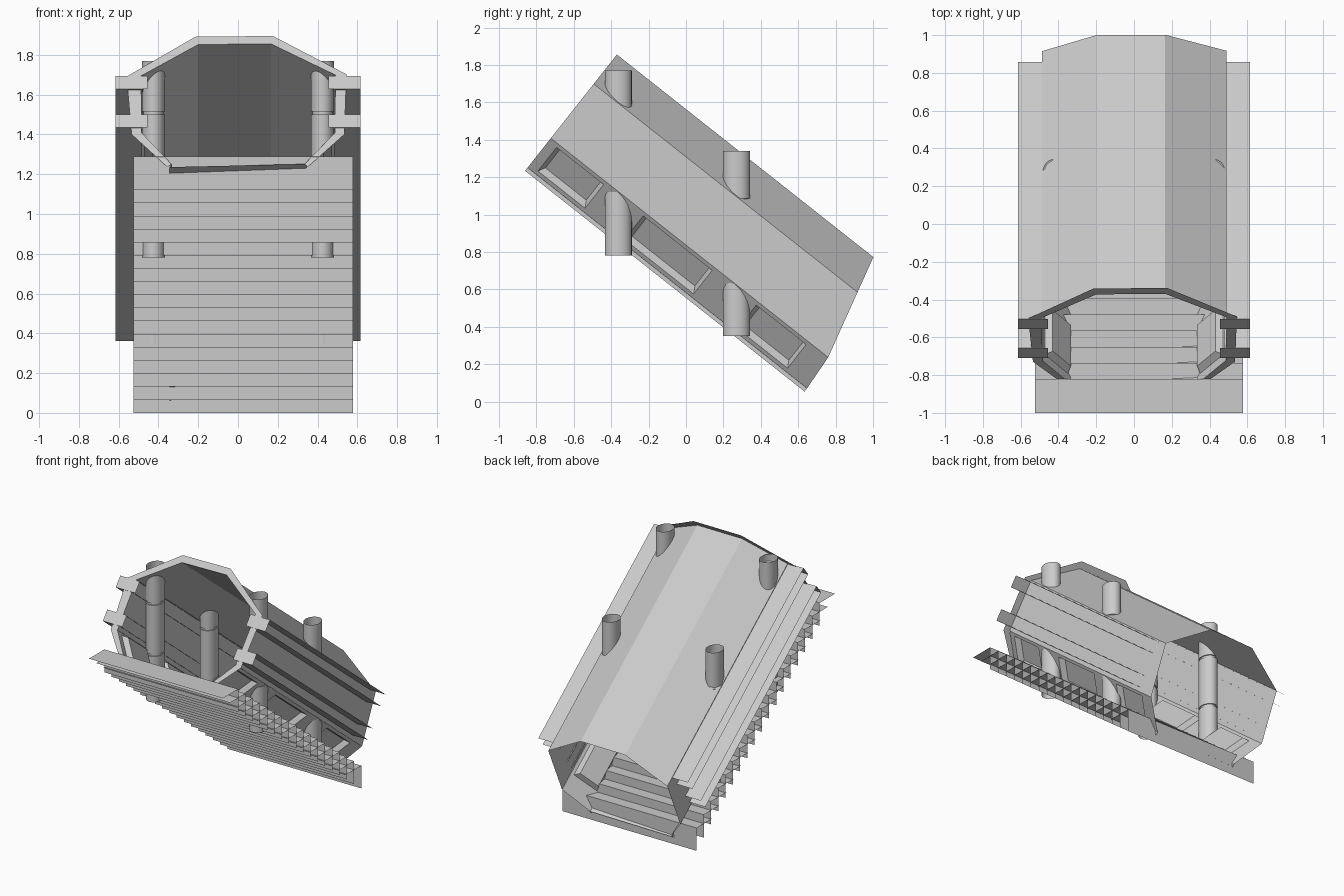
import bpy, bmesh, math

if "Cube" in bpy.data.objects:
    bpy.data.objects.remove(bpy.data.objects["Cube"])

TH = math.radians(38.3)
SN, CS = math.sin(TH), math.cos(TH)
S0 = -1.44                                   # upper (front) end along the slope


def P(x, s, h):
    """Slope space (across, along, above floor) -> world."""
    H = h + 0.457
    return (x, SN * H + CS * s, CS * H - SN * s)


def finish(name, bm, smooth=False):
    me = bpy.data.meshes.new(name)
    bm.to_mesh(me)
    bm.free()
    ob = bpy.data.objects.new(name, me)
    bpy.context.collection.objects.link(ob)
    if smooth:
        bpy.context.view_layer.objects.active = ob
        ob.select_set(True)
        bpy.ops.object.shade_smooth_by_angle(angle=math.radians(40))
        ob.select_set(False)
    return ob


def quad(bm, *pts):
    return bm.faces.new([bm.verts.new(p) for p in pts])


def back_end(h):
    """The lower end of the tunnel is cut at a slant, in two bends."""
    if h < 0.2:
        return 0.464 - 0.07 * h
    return 0.45 - (h - 0.2) * 0.25


# Tunnel shell: open octagonal profile swept down the slope
inner = [(-0.335, 0), (-0.485, 0.2), (-0.487, 0.565), (-0.2, 0.765),
         (0.165, 0.77), (0.49, 0.57), (0.487, 0.2), (0.335, 0)]
outer = [(-0.355, -0.02), (-0.535, 0.19), (-0.56, 0.56), (-0.215, 0.815),
         (0.175, 0.82), (0.545, 0.575), (0.535, 0.19), (0.35, -0.02)]
bm = bmesh.new()
for (xa, ha), (xb, hb) in list(zip(inner, inner[1:]))[1:-1]:
    quad(bm, P(xa, S0, ha), P(xb, S0, hb),
         P(xb, back_end(hb), hb), P(xa, back_end(ha), ha))
# bottom skirts under the walls
for x in (-0.335, 0.335):
    quad(bm, P(x, S0, 0), P(x, 0.464, 0), P(x, 0.464, -0.022), P(x, S0, -0.022))
finish("tunnel_shell", bm)

# Lower slanted walls with recessed panels
cuts = [S0, -1.41, -1.04, -0.82, -0.30, -0.05, 0.34, None]
for side, label in ((-1, "left"), (1, "right")):
    bm = bmesh.new()
    panels = []
    for i in range(len(cuts) - 1):
        a, b = cuts[i], cuts[i + 1]
        b0, b1 = (back_end(0), back_end(0.2)) if b is None else (b, b)
        f = quad(bm, P(side * 0.335, a, 0), P(side * 0.335, b0, 0),
                 P(side * 0.486, b1, 0.2), P(side * 0.486, a, 0.2))
        f.normal_update()
        if f.normal.x * side < 0:
            f.normal_flip()
        if i in (1, 3, 5):
            panels.append(f)
    bmesh.ops.inset_individual(bm, faces=panels, thickness=0.035, depth=0)
    bmesh.ops.inset_individual(bm, faces=panels, thickness=0.03, depth=-0.035)
    finish("lower_wall_" + label, bm)

# Flat flange around the upper opening
bm = bmesh.new()
for i in range(len(inner) - 1):
    a, b, c, d = inner[i], inner[i + 1], outer[i + 1], outer[i]
    quad(bm, *[P(x, S0, h) for x, h in (a, b, c, d)])
finish("opening_flange", bm)

# Ramp sheet under the steps, very slightly rolled
bm = bmesh.new()
quad(bm, P(-0.345, S0, -0.02), P(0.345, S0, 0.0),
     P(0.345, 0.464, 0.0), P(-0.345, 0.464, -0.02))
finish("ramp_sheet", bm)

# Stairs: overlapping tread and riser sheets
bm = bmesh.new()
XL, XR, N = -0.525, 0.577, 18
for k in range(N):
    y = -0.82 + 0.085 * k
    z = 1.29 - 0.0659 * k
    low = max(0.0, z - 0.17)
    if k == N - 1:
        low = 0.0
    quad(bm, (XL, y - 0.18, z), (XR, y - 0.18, z), (XR, y, z), (XL, y, z))
    quad(bm, (XL, y, z), (XR, y, z), (XR, y, low), (XL, y, low))
finish("stair_sheets", bm)

# Side rails: thin open channels with a cap at the upper end
for side, label in ((-1, "left"), (1, "right")):
    for h0, h1, level in ((0.475, 0.56, "upper"), (0.23, 0.313, "lower")):
        bm = bmesh.new()
        xi, xo, s0, s1 = side * 0.455, side * 0.615, S0 - 0.005, 0.288
        xw = side * 0.48
        for h in (h0, h1):
            quad(bm, P(xw, s0, h), P(xo, s0, h), P(xo, s1, h), P(xw, s1, h))
        quad(bm, P(xi, s0, h0), P(xo, s0, h0), P(xo, s0, h1), P(xi, s0, h1))
        finish(f"side_rail_{level}_{label}", bm)


# Vertical open pipes with narrow joint grooves
def pipe(name, x, y, z0, n=28):
    bm = bmesh.new()
    g = 0.88
    prof = [(0, 1)]
    for j in (0.34, 0.72):
        prof += [(j, 1), (j, g), (j + 0.015, g), (j + 0.015, 1)]
    prof.append((0.99, 1))
    rings = []
    for dz, r in prof:
        rings.append([bm.verts.new((x + 0.058 * r * math.cos(2 * math.pi * i / n),
                                    y + 0.072 * r * math.sin(2 * math.pi * i / n),
                                    z0 + dz)) for i in range(n)])
    for a, b in zip(rings, rings[1:]):
        for i in range(n):
            j = (i + 1) % n
            bm.faces.new((a[i], a[j], b[j], b[i]))
    finish(name, bm, smooth=True)


for side, label in ((-1, "left"), (1, "right")):
    pipe("pipe_front_" + label, side * 0.425, -0.362, 0.78)
    pipe("pipe_back_" + label, side * 0.425, 0.27, 0.35)
